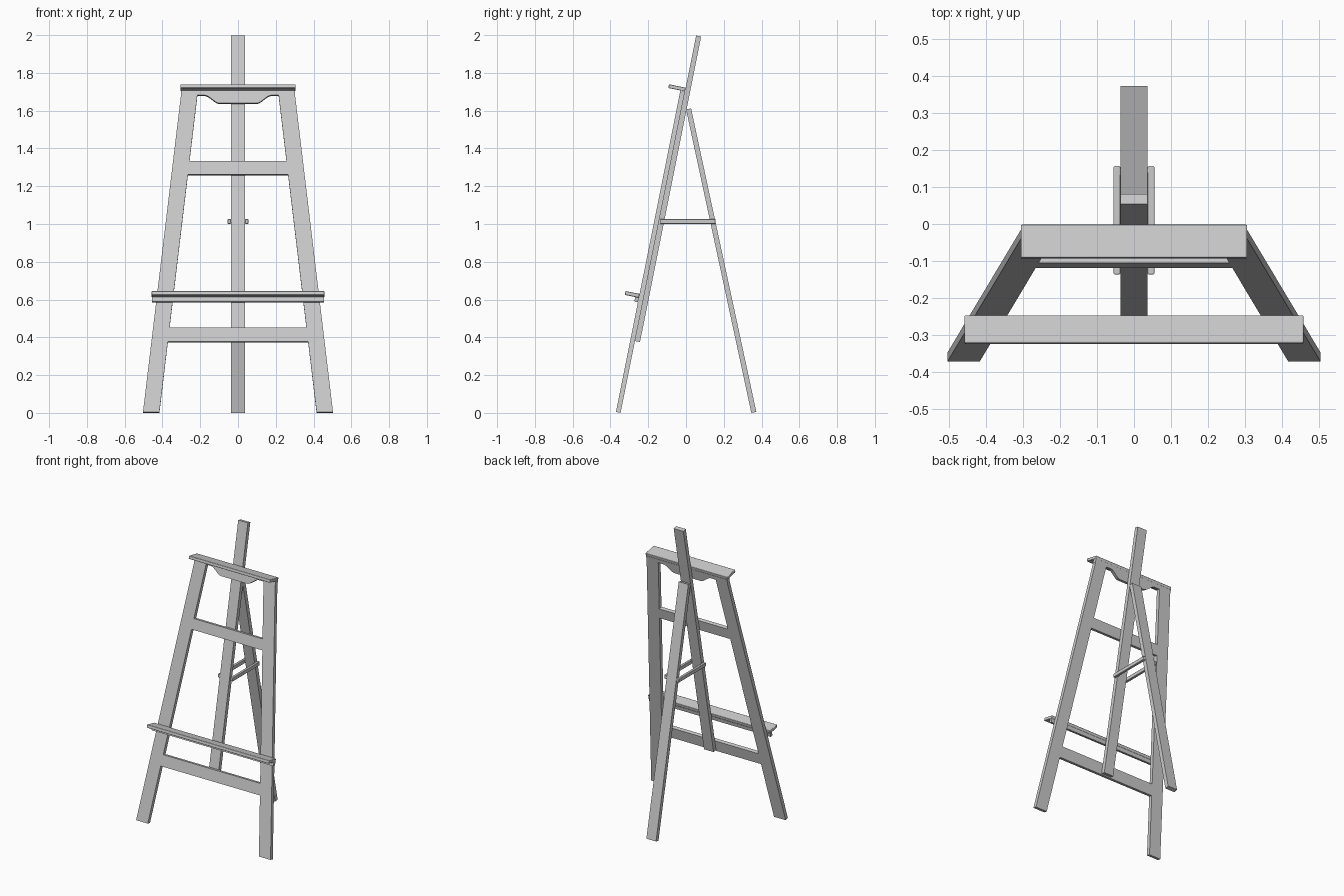
import bpy, bmesh, math
from mathutils import Vector

if "Cube" in bpy.data.objects:
    bpy.data.objects.remove(bpy.data.objects["Cube"])

LEAN = math.atan(0.2003)
FRONT = (Vector((0, -0.3585, 0.0025)), LEAN)             # leaning front frame
REAR = (Vector((0, 0.3590, 0.0028)), -math.atan(0.215))  # rear prop


def panel(name, outline, d0, d1, frame=FRONT, bevel=0):
    """Extrude an (x, height) outline from depth d0 to d1 in a leaning plane."""
    origin, a = frame
    up = Vector((0, math.sin(a), math.cos(a)))
    back = Vector((0, math.cos(a), -math.sin(a)))
    bm = bmesh.new()
    rings = [[bm.verts.new(origin + Vector((x, 0, 0)) + up * s + back * d)
              for x, s in outline] for d in (d0, d1)]
    bm.faces.new(rings[0])
    bm.faces.new(rings[1][::-1])
    n = len(outline)
    for i in range(n):
        j = (i + 1) % n
        bm.faces.new((rings[0][i], rings[1][i], rings[1][j], rings[0][j]))
    bmesh.ops.recalc_face_normals(bm, faces=bm.faces)
    me = bpy.data.meshes.new(name)
    bm.to_mesh(me)
    bm.free()
    ob = bpy.data.objects.new(name, me)
    bpy.context.collection.objects.link(ob)
    if bevel:
        m = ob.modifiers.new("bevel", 'BEVEL')
        m.width, m.segments = bevel, 2
    bpy.context.view_layer.objects.active = ob
    bpy.ops.object.select_all(action='DESELECT')
    ob.select_set(True)
    bpy.ops.object.shade_smooth_by_angle(angle=math.radians(35))
    return ob


def bar(w, s0, s1):
    return [(-w, s0), (w, s0), (w, s1), (-w, s1)]


T = 0.0125          # half thickness of the front frame
LEG_TOP = 1.711


def inner(s):       # inner edge of a leg at height s
    return 0.416 - 0.201 * s / LEG_TOP


# Splayed front legs
for side, sx in (("left", -1), ("right", 1)):
    panel("front_leg_" + side,
          [(sx * x, s) for x, s in ((0.416, 0), (0.503, 0),
                                    (0.302, LEG_TOP), (0.215, LEG_TOP))], -T, T)

# Crossbars fitted between the legs
for name, s0, s1 in (("lower_crossbar", 0.380, 0.455), ("upper_crossbar", 1.283, 1.354)):
    panel(name, [(-inner(s0), s0), (inner(s0), s0), (inner(s1), s1), (-inner(s1), s1)], -T, T)

# Scalloped top apron
half = [(0.095, 1.667)]
for i in range(1, 9):
    t = i / 8
    half.append((0.095 + 0.085 * t, 1.667 + 0.044 * (0.5 - 0.5 * math.cos(math.pi * t))))
half += [(0.303, LEG_TOP), (0.303, 1.737)]
panel("top_apron", half + [(-x, s) for x, s in reversed(half)], -T, T)

# Top ledge and lower canvas tray with its support rail
panel("top_ledge", bar(0.305, 1.736, 1.756), -0.078, T, bevel=0.003)
panel("canvas_tray", bar(0.457, 0.617, 0.6375), -0.0885, -T, bevel=0.003)
panel("tray_support", bar(0.455, 0.592, 0.617), -0.032, -T)

# Central mast and rear prop leg
panel("mast", bar(0.036, 0.388, 2.037), T, 0.0395)
panel("rear_leg", bar(0.036, 0, 1.643), -0.0135, 0.0135, REAR)

# Pair of level stretchers joining mast and rear leg
LEVEL = (Vector((0, 0, 0)), 0)
for side, sx in (("left", -1), ("right", 1)):
    panel("stretcher_" + side,
          [(sx * x, s) for x, s in ((0.037, 1.001), (0.055, 1.001),
                                    (0.055, 1.026), (0.037, 1.026))],
          -0.136, 0.156, LEVEL, bevel=0.003)
